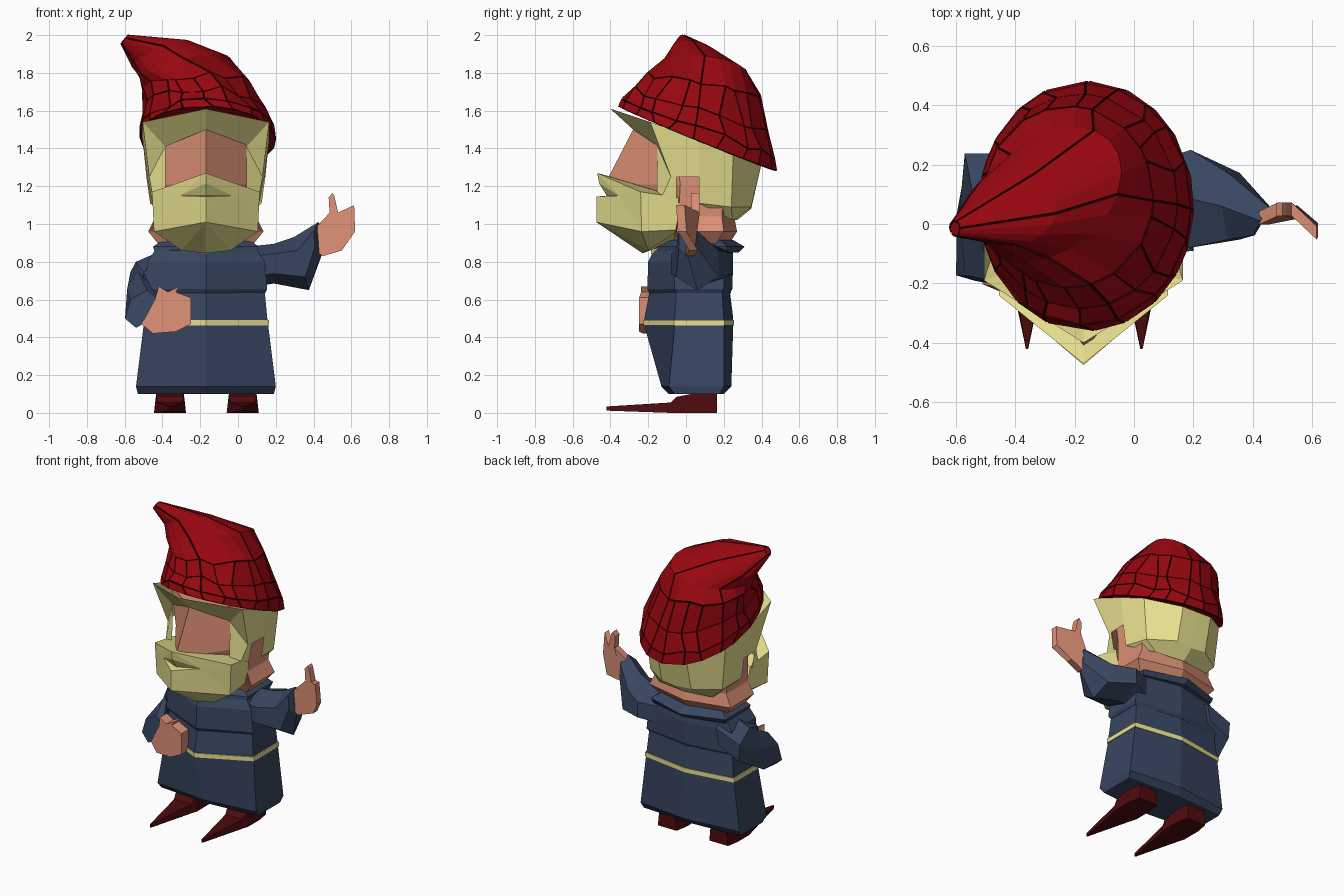
import bpy, bmesh, math, random
from mathutils import Vector

if "Cube" in bpy.data.objects:
    bpy.data.objects.remove(bpy.data.objects["Cube"])

random.seed(4)
CX = -0.17  # symmetry plane of the figure


def material(name, rgb):
    m = bpy.data.materials.new(name)
    m.diffuse_color = (*rgb, 1)
    m.use_nodes = True
    m.node_tree.nodes["Principled BSDF"].inputs["Base Color"].default_value = m.diffuse_color
    return m


SKIN = material("skin", (0.72, 0.28, 0.18))
HAIR = material("hair", (0.82, 0.76, 0.28))
CLOTH = material("cloth", (0.04, 0.062, 0.12))
RED = material("red", (0.31, 0.002, 0.005))
DARK = material("dark_red", (0.075, 0.003, 0.004))
SEAM = material("seam", (0.03, 0.001, 0.001))


def finish(name, bm, *mats):
    bmesh.ops.remove_doubles(bm, verts=bm.verts, dist=0.0005)
    bmesh.ops.recalc_face_normals(bm, faces=bm.faces)
    me = bpy.data.meshes.new(name)
    bm.to_mesh(me)
    bm.free()
    for m in mats:
        me.materials.append(m)
    ob = bpy.data.objects.new(name, me)
    bpy.context.collection.objects.link(ob)
    return ob


def loft_bm(rings):
    bm = bmesh.new()
    vs = [[bm.verts.new(p) for p in r] for r in rings]
    n = len(vs[0])
    for lo, hi in zip(vs, vs[1:]):
        for i in range(n):
            j = (i + 1) % n
            bm.faces.new((lo[i], lo[j], hi[j], hi[i]))
    bm.faces.new(vs[0][::-1])
    bm.faces.new(vs[-1])
    return bm


def loft(name, rings, mat):
    return finish(name, loft_bm(rings), mat)


def ring(c, a, b, n=6, phase=math.pi / 6):
    c, a, b = Vector(c), Vector(a), Vector(b)
    ang = [phase + 2 * math.pi * i / n for i in range(n)]
    return [c + a * math.cos(t) + b * math.sin(t) for t in ang]


def hexa(z, w, fc, f, b, bc):
    """Six-sided section: ridge at front and back, four side corners."""
    return [(CX, fc, z), (CX + w, f, z), (CX + w, b, z),
            (CX, bc, z), (CX - w, b, z), (CX - w, f, z)]


def mirrored(name, pts, faces, mat):
    """Half shell, points relative to the centre plane, mirrored across it."""
    bm = bmesh.new()
    for s in (1, -1):
        v = {k: bm.verts.new((CX + s * p[0], p[1], p[2])) for k, p in pts.items()}
        for f in faces:
            bm.faces.new([v[k] for k in f])
    return finish(name, bm, mat)


def plate(name, outline, thick, mat):
    """Outline of (x, y, z) points thickened along y."""
    return loft(name, [[(x, y - thick / 2, z) for x, y, z in outline],
                       [(x, y + thick / 2, z) for x, y, z in outline]], mat)


# Robe, belt, jacket and collar
loft("robe", [hexa(*r) for r in (
    (0.10, 0.36, -0.09, -0.06, 0.18, 0.20), (0.14, 0.37, -0.13, -0.09, 0.20, 0.24),
    (0.46, 0.33, -0.22, -0.06, 0.20, 0.25), (0.50, 0.325, -0.22, -0.06, 0.20, 0.25),
    (0.66, 0.31, -0.19, -0.05, 0.19, 0.23))], CLOTH)
loft("belt", [hexa(z, 0.335, -0.226, -0.063, 0.204, 0.255) for z in (0.463, 0.492)], HAIR)
loft("jacket", [hexa(*r) for r in (
    (0.635, 0.315, -0.195, -0.05, 0.19, 0.235), (0.655, 0.325, -0.205, -0.06, 0.20, 0.245),
    (0.80, 0.31, -0.20, -0.06, 0.20, 0.25), (0.86, 0.27, -0.17, -0.05, 0.19, 0.25),
    (0.88, 0.22, -0.12, -0.04, 0.17, 0.22))], CLOTH)
loft("collar", [hexa(*r) for r in (
    (0.85, 0.27, -0.17, -0.05, 0.21, 0.28), (0.88, 0.28, -0.16, -0.05, 0.22, 0.31),
    (0.915, 0.23, -0.10, -0.03, 0.18, 0.25))], CLOTH)
loft("chest_trim", [hexa(z, w, -0.185, -0.03, 0.0, 0.02)
                    for z, w in ((0.84, 0.12), (0.87, 0.14))], HAIR)

# Sleeves
loft("raised_sleeve", [
    ring((0.05, 0.09, 0.77), (0, 0.13, 0), (0, 0, 0.11)),
    ring((0.19, 0.085, 0.79), (0, 0.19, 0), (0, 0, 0.105)),
    ring((0.335, 0.06, 0.79), (0, 0.13, 0), (-0.04, 0, 0.14)),
    ring((0.43, 0.01, 0.92), (0.03, 0.055, 0), (-0.005, 0, 0.09))], CLOTH)
loft("bent_sleeve", [
    ring((-0.40, 0.09, 0.76), (0, 0.17, 0), (0.02, 0, 0.11)),
    ring((-0.53, 0.09, 0.69), (-0.04, 0.17, 0), (-0.01, 0, 0.11)),
    ring((-0.54, -0.02, 0.61), (-0.06, 0.07, -0.03), (0.01, 0.02, 0.14)),
    ring((-0.51, -0.19, 0.55), (-0.085, 0.02, 0), (0.03, 0, 0.10))], CLOTH)

# Hands with thumb
plate("raised_hand", [
    (0.42, 0.02, 0.85), (0.45, 0.02, 0.83), (0.55, 0.04, 0.86), (0.62, -0.02, 0.96),
    (0.615, -0.03, 1.10), (0.53, 0.05, 1.06), (0.51, 0.05, 1.15), (0.50, 0.05, 1.165),
    (0.48, 0.05, 1.14), (0.485, 0.05, 1.06), (0.42, 0.02, 0.99)], 0.045, SKIN)
plate("resting_hand", [
    (-0.51, -0.165, 0.47), (-0.45, -0.19, 0.42), (-0.33, -0.21, 0.43), (-0.25, -0.21, 0.47),
    (-0.25, -0.21, 0.61), (-0.33, -0.20, 0.64), (-0.31, -0.20, 0.67), (-0.37, -0.20, 0.64),
    (-0.42, -0.20, 0.67), (-0.44, -0.18, 0.60)], 0.075, SKIN)

# Pointed shoes
for side, x in (("right", -0.36), ("left", 0.025)):
    def section(y, w, h, top=0.85):
        return [(x - w, y, 0), (x + w, y, 0), (x + w * top, y, h), (x - w * top, y, h)]
    loft(side + "_shoe", [section(0.165, 0.07, 0.11), section(0.08, 0.085, 0.11),
                          section(-0.05, 0.085, 0.085), section(-0.08, 0.075, 0.055),
                          [(p[0], p[1], p[2] + 0.012) for p in section(-0.42, 0.004, 0.022)]],
         DARK)

# Head and neck
loft("head", [hexa(*r) for r in (
    (0.88, 0.24, -0.05, -0.03, 0.15, 0.22), (0.96, 0.305, -0.10, -0.05, 0.20, 0.27),
    (1.04, 0.265, -0.30, -0.04, 0.19, 0.255), (1.21, 0.275, -0.43, -0.03, 0.20, 0.30),
    (1.50, 0.28, -0.28, -0.07, 0.18, 0.30))], SKIN)

# Hair: brow, sideburns and back, notched over each ear
mirrored("hair", {
    "peak": (0, -0.40, 1.61), "temple": (0.335, -0.19, 1.54), "brow": (0, -0.28, 1.50),
    "in_top": (0.215, -0.15, 1.41), "in_low": (0.215, -0.155, 1.16),
    "burn": (0.30, -0.08, 1.25), "burn_low": (0.28, -0.13, 1.14),
    "burn_back": (0.285, -0.05, 1.12),
    "n_front": (0.31, -0.05, 1.25), "n_back": (0.315, 0.07, 1.25), "top": (0.335, 0.07, 1.45),
    "top2": (0.30, 0.25, 1.38), "top3": (0.11, 0.40, 1.32), "low1": (0.295, 0.07, 1.11),
    "low2": (0.27, 0.24, 1.09), "low3": (0.11, 0.345, 1.09), "mid_top": (0, 0.40, 1.32),
    "mid_low": (0, 0.345, 1.08), "under": (0, 0.27, 1.02), "under2": (0.20, 0.245, 1.02)},
    [("peak", "temple", "in_top", "brow"), ("temple", "burn", "in_top"),
     ("in_top", "burn", "burn_low", "in_low"),
     ("temple", "top", "n_back", "n_front", "burn"), ("burn", "n_front", "burn_back", "burn_low"),
     ("top", "top2", "low2", "low1", "n_back"), ("top2", "top3", "low3", "low2"),
     ("top3", "mid_top", "mid_low", "low3"), ("low1", "low2", "under2"),
     ("low2", "low3", "mid_low", "under", "under2")], HAIR)

# Beard with a mouth recess under the moustache
mirrored("beard", {
    "tip": (0, -0.47, 1.27), "cheek": (0.285, -0.24, 1.17), "jaw": (0.275, -0.235, 0.96),
    "chin": (0, -0.475, 1.01), "lip": (0, -0.46, 1.215), "corner": (0.14, -0.355, 1.15),
    "mouth": (0, -0.42, 1.15), "low_lip": (0, -0.475, 1.145), "base": (0, -0.23, 0.845),
    "base2": (0.13, -0.20, 0.86), "back_top": (0.28, -0.04, 1.14),
    "back_low": (0.26, -0.03, 0.97), "mid_top": (0, -0.03, 1.15), "mid_low": (0, -0.03, 0.92)},
    [("tip", "lip", "corner"), ("tip", "corner", "cheek"), ("lip", "mouth", "corner"),
     ("mouth", "low_lip", "corner"), ("corner", "low_lip", "chin"),
     ("corner", "chin", "jaw"), ("corner", "jaw", "cheek"), ("chin", "base", "base2"),
     ("chin", "base2", "jaw"),
     ("cheek", "jaw", "back_low", "back_top"), ("tip", "cheek", "back_top", "mid_top"),
     ("jaw", "base2", "back_low"), ("base", "mid_low", "back_low", "base2")], HAIR)

# Bent hat: small jittered patches below, large ones above, with sunken dark seams
hat_rows = [
    ((-0.16, 0.06, 1.45), (0.355, 0, -0.01), (0, 0.415, -0.17)),
    ((-0.165, 0.065, 1.51), (0.35, 0, 0), (0, 0.40, -0.15)),
    ((-0.18, 0.075, 1.60), (0.32, 0, 0), (0, 0.355, -0.11)),
    ((-0.22, 0.09, 1.73), (0.28, 0, 0.02), (0, 0.30, -0.05)),
    ((-0.28, 0.10, 1.825), (0.22, 0, 0.06), (0.08, 0.22, -0.03)),
    ((-0.41, 0.055, 1.90), (0.145, -0.02, 0.065), (0.03, 0.12, -0.02)),
    ((-0.602, -0.015, 1.977), (0.014, 0, 0.018), (0, 0.02, 0))]
N = 20
rings = []
for k, (c, a, b) in enumerate(hat_rows):
    pts = []
    for i in range(N):
        t = 2 * math.pi * (i + (random.uniform(-0.3, 0.3) if k < 4 else 0)) / N
        lift = random.uniform(-0.02, 0.02) if 0 < k < 4 else 0
        pts.append(Vector(c) + Vector(a) * math.cos(t) + Vector(b) * math.sin(t)
                   + Vector((0, 0, lift)))
    rings.append(pts)
bm = loft_bm(rings)
bmesh.ops.recalc_face_normals(bm, faces=bm.faces)
quads = list(bm.faces)[:6 * N]
groups = [[quads[r * N + i]] for r in range(3) for i in range(N)]
groups += [[quads[r * N + s + i] for r in (3, 4, 5) for i in range(4)] for s in range(0, N, 4)]
for g in groups:
    seam = bmesh.ops.inset_region(bm, faces=g, thickness=0.003, depth=0.008)
    for f in seam["faces"]:
        f.material_index = 1
finish("hat", bm, RED, SEAM)
